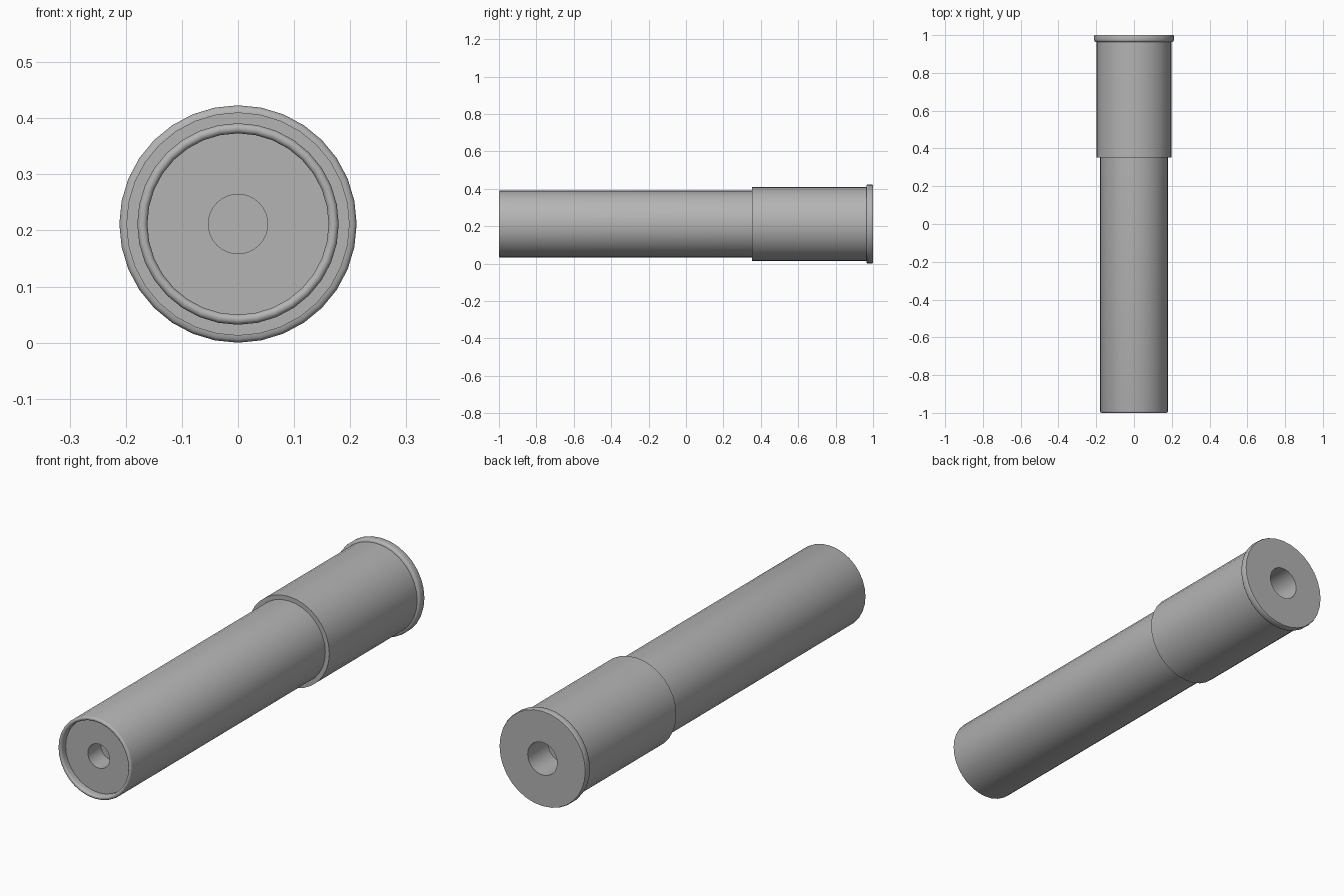
import bpy, bmesh, math

if "Cube" in bpy.data.objects:
    bpy.data.objects.remove(bpy.data.objects["Cube"])

AXIS_Z = 0.2115
SIDES = 32

grey = bpy.data.materials.new("dark_grey")
grey.diffuse_color = (0.456, 0.456, 0.456, 1)
grey.use_nodes = True
grey.node_tree.nodes["Principled BSDF"].inputs["Base Color"].default_value = grey.diffuse_color


def lathe(name, profile):
    """Revolve (radius, y) points around the long axis; radius 0 closes an end."""
    bm = bmesh.new()
    rings = []
    for r, y in profile:
        if r == 0:
            rings.append([bm.verts.new((0, y, AXIS_Z))] * SIDES)
            continue
        angles = [2 * math.pi * i / SIDES for i in range(SIDES)]
        rings.append([bm.verts.new((r * math.cos(a), y, AXIS_Z + r * math.sin(a)))
                      for a in angles])
    for a, b in zip(rings, rings[1:]):
        for i in range(SIDES):
            j = (i + 1) % SIDES
            bm.faces.new(dict.fromkeys((a[i], b[i], b[j], a[j])))
    bmesh.ops.recalc_face_normals(bm, faces=bm.faces)
    mesh = bpy.data.meshes.new(name)
    bm.to_mesh(mesh)
    bm.free()
    mesh.materials.append(grey)
    obj = bpy.data.objects.new(name, mesh)
    bpy.context.collection.objects.link(obj)
    bpy.ops.object.select_all(action='DESELECT')
    obj.select_set(True)
    bpy.context.view_layer.objects.active = obj
    bpy.ops.object.shade_smooth_by_angle(angle=math.radians(40))
    return obj


# Tube with a rolled front lip, a recessed end disc and a blind centre hole
lip = [(0.1705 + 0.009 * math.cos(t), -0.991 - 0.009 * math.sin(t))
       for t in (math.pi * k / 6 for k in range(7))]
lathe("tube_body", [(0, -0.88), (0.053, -0.88), (0.053, -0.97), (0.1615, -0.97)]
      + lip[::-1] + [(0.1795, 0.36), (0, 0.36)])

# Wider sleeve with a rim and a blind hole in the back face
rim = [(0.199, 0.964), (0.206, 0.965), (0.210, 0.969), (0.2115, 0.975),
       (0.2115, 0.995), (0.209, 1.0)]
lathe("end_sleeve", [(0, 0.352), (0.199, 0.352)] + rim
      + [(0.208, 1.0), (0.072, 1.0), (0.072, 0.86), (0, 0.86)])
